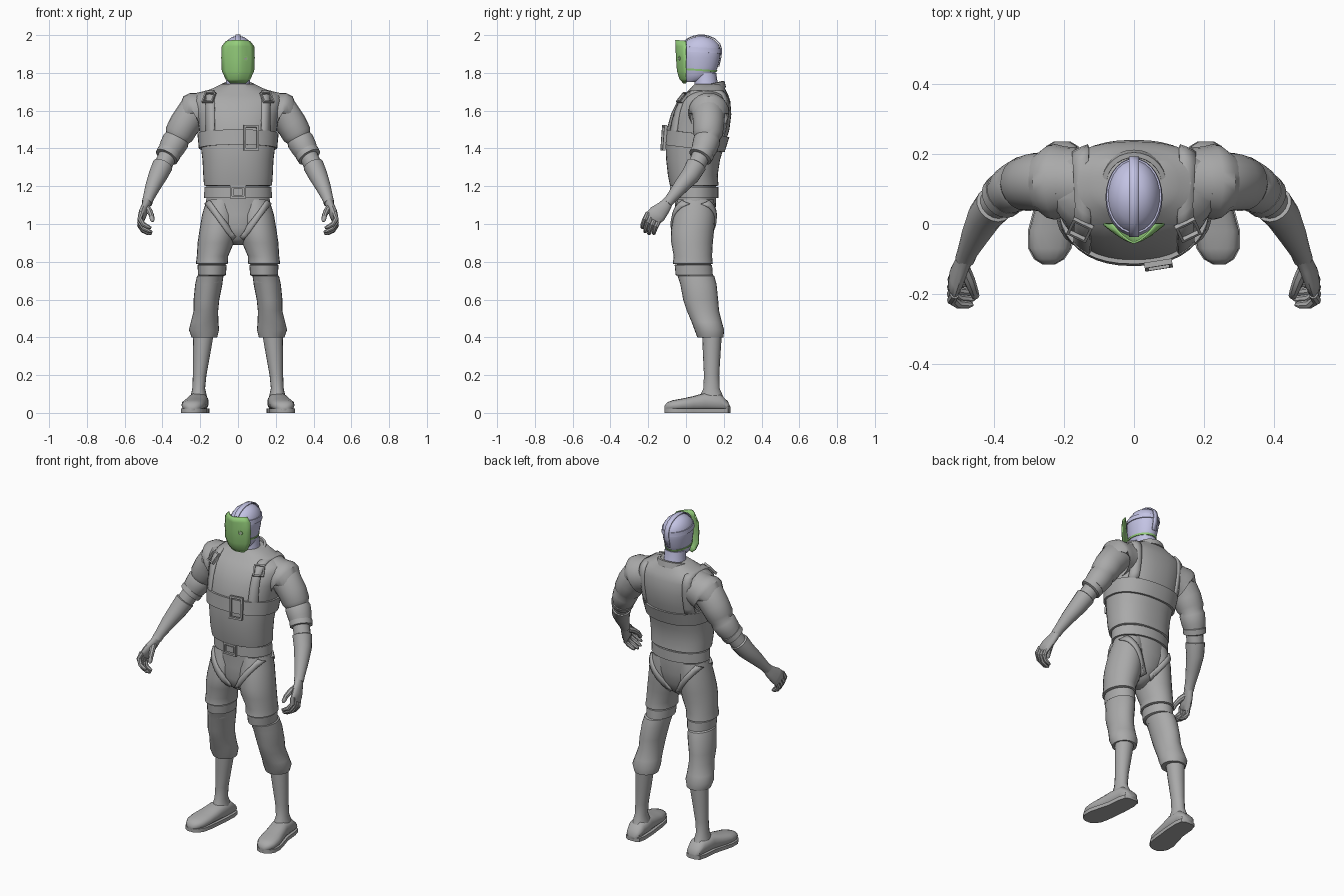
import bpy, bmesh, math
from mathutils import Vector as V, Matrix
from mathutils.bvhtree import BVHTree

if "Cube" in bpy.data.objects:
    bpy.data.objects.remove(bpy.data.objects["Cube"])


def material(name, rgb):
    m = bpy.data.materials.new(name)
    m.diffuse_color = (*rgb, 1)
    m.use_nodes = True
    m.node_tree.nodes["Principled BSDF"].inputs["Base Color"].default_value = m.diffuse_color
    return m


GRAY = material("suit gray", (0.40, 0.40, 0.40))
LAV = material("lavender", (0.55, 0.55, 0.78))
GREEN = material("mask green", (0.30, 0.62, 0.20))


def finish(name, bm, mat, mirror=False, thick=0):
    bmesh.ops.recalc_face_normals(bm, faces=bm.faces)
    me = bpy.data.meshes.new(name)
    bm.to_mesh(me)
    bm.free()
    me.materials.append(mat)
    ob = bpy.data.objects.new(name, me)
    bpy.context.collection.objects.link(ob)
    if thick:
        s = ob.modifiers.new("thickness", 'SOLIDIFY')
        s.thickness, s.offset = thick, 0
    if mirror:
        ob.modifiers.new("mirror", 'MIRROR').use_clip = False
    return ob


def skin(name, rings, mat, mirror=False, wrap=False, cap=True, closed=True, thick=0):
    """Skin a list of rings of points."""
    bm = bmesh.new()
    vs = [[bm.verts.new(p) for p in r] for r in rings]
    n = len(vs[0])
    for i in range(len(vs) if wrap else len(vs) - 1):
        a, b = vs[i], vs[(i + 1) % len(vs)]
        for j in range(n if closed else n - 1):
            k = (j + 1) % n
            bm.faces.new((a[j], a[k], b[k], b[j]))
    if cap and not wrap and closed:
        bm.faces.new(vs[0])
        bm.faces.new(vs[-1])
    return finish(name, bm, mat, mirror, thick)


def oval(c, u, v, seg, n=2.0):
    out = []
    for k in range(seg):
        a = 2 * math.pi * k / seg
        cs, sn = math.cos(a), math.sin(a)
        out.append(c + u * math.copysign(abs(cs) ** (2 / n), cs)
                   + v * math.copysign(abs(sn) ** (2 / n), sn))
    return out


def tube(name, pts, mat=GRAY, hint=(0, 1, 0), seg=16, mirror=True):
    """Loft along a path; each point is x, y, z, radius[, second radius]."""
    P = [V(p[:3]) for p in pts]
    rings = []
    for i, p in enumerate(pts):
        t = (P[min(i + 1, len(P) - 1)] - P[max(i - 1, 0)]).normalized()
        u = (V(hint) - t * V(hint).dot(t)).normalized()
        rings.append(oval(P[i], u * p[3], t.cross(u) * p[-1 if len(p) > 4 else 3], seg))
    return skin(name, rings, mat, mirror)


def level(z, cx, rx, yf, yb, seg=16, n=2.0):
    return oval(V((cx, (yf + yb) / 2, z)), V((rx, 0, 0)), V((0, (yb - yf) / 2, 0)), seg, n)


def stack(name, prof, mat=GRAY, seg=16, n=2.0, mirror=False):
    """Loft of level rings: z, cx, rx, front y, back y."""
    return skin(name, [level(*p, seg, n) for p in prof], mat, mirror)


def at(prof, z):
    for a, b in zip(prof, prof[1:]):
        if min(a[0], b[0]) <= z <= max(a[0], b[0]):
            f = (z - a[0]) / (b[0] - a[0])
            return [p + (q - p) * f for p, q in zip(a, b)]


def band(name, prof, zc, slope, h, off, mat=GRAY, seg=40, n=2.0):
    """Strap around a lofted body, tilted front to back."""
    loops = []
    for dz, o in ((-h / 2, off), (h / 2, off), (h / 2, -0.01), (-h / 2, -0.01)):
        loop = []
        for k in range(seg):
            z = zc + dz + slope * math.sin(2 * math.pi * k / seg)
            _, cx, rx, yf, yb = at(prof, z)
            loop.append(level(z, cx, rx + o, yf - o, yb + o, seg, n)[k])
        loops.append(loop)
    return skin(name, loops, mat, wrap=True)


def hit(trees, x, z, s):
    best = None
    for t in trees:
        p, nrm, _, _ = t.ray_cast(V((x, 2 * s, z)), V((0, -s, 0)))
        if p and (best is None or p.y * s > best[0].y * s):
            best = (p, nrm)
    return best


def drape(name, trees, path, w, thick=0.014):
    """Strap laid on a surface; path of x, z, side."""
    rings = []
    for x, z, s in path:
        r = [hit(trees, x + w[0] * e, z + w[1] * e, s) for e in (-1, 0, 1)]
        if all(r):
            rings.append([p + nrm * 0.003 for p, nrm in r])
    return skin(name, rings, GRAY, True, closed=False, thick=thick)


def frame(name, p, nrm, w, h, bar, d, mirror=False):
    """Rectangular buckle frame lying on a surface."""
    y = -nrm.normalized()
    x = y.cross(V((0, 0, 1))).normalized()
    m = Matrix((x, y, x.cross(y))).transposed()
    rings = []
    for sx, sz in ((1, 1), (-1, 1), (-1, -1), (1, -1)):
        rings.append([p + m @ V((sx * (w - i * bar), yy, sz * (h - i * bar)))
                      for i, yy in ((0, -d), (0, d), (1, d), (1, -d))])
    return skin(name, rings, GRAY, mirror, wrap=True)


def tree(ob):
    return BVHTree.FromPolygons([v.co for v in ob.data.vertices],
                                [p.vertices for p in ob.data.polygons])


# vest
vest = [(1.20, 0, .165, -.07, .16), (1.205, 0, .18, -.085, .172), (1.26, 0, .184, -.096, .168),
        (1.34, 0, .188, -.105, .18), (1.42, 0, .198, -.108, .205), (1.50, 0, .205, -.102, .23),
        (1.58, 0, .22, -.08, .24), (1.65, 0, .235, -.045, .235), (1.68, 0, .225, -.015, .225),
        (1.70, 0, .18, .005, .215), (1.72, 0, .13, .025, .205), (1.74, 0, .09, .045, .195)]
torso = stack("vest", vest, seg=40, n=2.3)
T = [tree(torso)]
tube("vest_shoulder", [(.12, .115, 1.615, .10), (.2, .12, 1.595, .101), (.225, .12, 1.59, .108),
                       (.235, .12, 1.585, .106), (.235, .12, 1.584, .09)], seg=24)
skin("collar", [[c + V((0, 0, (c.y - .115) * .25)) for c in level(z, 0, .088 + o, .03 - o, .2 + o, 28)]
                for z, o in ((1.70, .012), (1.735, .004), (1.738, -.01), (1.70, -.012))],
     GRAY, wrap=True)

# chest strap, shoulder straps and buckles
band("chest_strap", vest, 1.44, -.02, .08, .012, n=2.3)
p, nrm = hit(T, .067, 1.455, -1)
frame("chest_buckle", p + nrm * .018, nrm, .04, .067, .011, .008)
zs = [1.45, 1.5, 1.55, 1.6, 1.64, 1.665, 1.685, 1.698]
drape("shoulder_strap", T, [(.145, z, -1) for z in zs] + [(.15, z, 1) for z in zs[::-1]], (.022, 0))
p, nrm = hit(T, .15, 1.662, -1)
frame("shoulder_buckle", p + nrm * .012, nrm, .031, .034, .008, .007, True)

# belt and pelvis
hips = [(1.22, 0, .165, -.06, .16), (1.13, 0, .168, -.06, .16), (1.05, 0, .175, -.055, .155),
        (.98, 0, .14, -.06, .14), (.92, 0, .07, -.04, .11), (.89, 0, .03, 0, .07)]
pelvis = stack("pelvis", hips, seg=32)
band("belt", hips, 1.167, 0, .06, .012, seg=32)
frame("belt_buckle", V((0, -.077, 1.17)), V((0, -1, 0)), .043, .034, .011, .008)
frame("belt_buckle_inner", V((0, -.075, 1.17)), V((0, -1, 0)), .024, .018, .018, .005)

# legs
thigh = stack("short_leg", [(1.13, .088, .078, -.045, .148), (1.05, .098, .092, -.065, .155),
                            (.96, .108, .097, -.08, .148), (.90, .118, .096, -.078, .142),
                            (.83, .135, .083, -.065, .138), (.79, .138, .085, -.07, .142),
                            (.785, .138, .068, -.05, .125)], seg=24, mirror=True)
L = [tree(pelvis), tree(thigh)]
for s, nm in ((-1, "front"), (1, "back")):
    drape(nm + "_harness_strap", L, [(.158 - .135 * t / 10, 1.115 - .19 * t / 10, s) for t in range(11)],
          (.012, -.009))
stack("knee_leg", [(.82, .137, .068, -.045, .125), (.69, .145, .062, -.03, .135)], mirror=True)
stack("thigh_strap", [(.785, .137, .07, -.045, .13), (.782, .137, .077, -.06, .138),
                      (.73, .138, .074, -.055, .142), (.726, .138, .066, -.045, .13)], seg=24, mirror=True)
stack("lower_trouser", [(.735, .145, .058, -.03, .13), (.725, .147, .07, -.045, .15),
                        (.68, .155, .072, -.03, .162), (.6, .167, .068, -.015, .17),
                        (.54, .17, .065, .005, .175), (.48, .177, .073, .03, .19),
                        (.44, .18, .08, .045, .202), (.40, .178, .068, .06, .198),
                        (.398, .178, .055, .085, .185)], seg=24, mirror=True)
stack("boot_shaft", [(.42, .183, .055, .085, .19), (.3, .194, .045, .09, .182), (.2, .203, .036, .095, .176),
                     (.13, .208, .034, .092, .178), (.08, .208, .045, .07, .2)], mirror=True)
foot = [(.235, .205, .02, .03), (.222, .205, .042, .06), (.18, .207, .052, .1), (.10, .212, .054, .105),
        (.04, .224, .059, .088), (-.02, .235, .064, .075), (-.07, .24, .058, .066),
        (-.10, .242, .04, .055), (-.115, .243, .015, .035)]
skin("boot_foot", [oval(V((cx, y, t / 2 + .005)), V((hw, 0, 0)), V((0, 0, t / 2 - .004)), 16, 2.4)
                   for y, cx, hw, t in foot], GRAY, True)
skin("boot_sole", [[V((cx + sx * (hw + .004), y, z)) for sx, z in ((-1, 0), (1, 0), (1, .022), (-1, .022))]
                   for y, cx, hw, t in foot], GRAY, True)

# sleeves and gloves
tube("sleeve", [(.18, .115, 1.62, .085), (.245, .12, 1.58, .087), (.285, .12, 1.525, .082),
                (.312, .115, 1.475, .078), (.322, .112, 1.455, .067), (.33, .11, 1.44, .072),
                (.352, .097, 1.40, .068), (.368, .085, 1.372, .06)], seg=20)
tube("sleeve_band", [(.362, .09, 1.382, .055), (.364, .088, 1.378, .065), (.378, .075, 1.355, .064),
                     (.38, .073, 1.352, .05)], seg=20)
tube("elbow", [(.36, .09, 1.385, .05), (.41, .045, 1.285, .046)])
tube("glove_forearm", [(.395, .058, 1.318, .04), (.398, .055, 1.312, .055), (.425, .022, 1.255, .05),
                       (.452, -.03, 1.195, .04), (.475, -.08, 1.135, .029), (.482, -.1, 1.11, .028)])
tube("palm", [(.478, -.09, 1.125, .026, .024), (.49, -.115, 1.09, .036, .022), (.505, -.15, 1.055, .048, .022),
              (.513, -.175, 1.03, .047, .018), (.515, -.18, 1.022, .03, .01)], hint=(0, -.75, .55))
for i in range(4):
    b = V((.512, -.172, 1.038)) + V((0, -.75, .55)) * (1.5 - i) * .025
    k = (.95, 1.05, 1, .82)[i]
    offs = ((0, 0, 0, .014), (.008, -.018, -.035, .014), (-.012, -.03, -.064, .013),
            (-.042, -.032, -.08, .011), (-.055, -.03, -.083, .006))
    tube("finger", [(*(b + V(o[:3]) * k), o[3]) for o in offs], seg=8, hint=(0, 1, .3))
tube("thumb", [(.488, -.12, 1.09, .018), (.47, -.16, 1.07, .017), (.458, -.19, 1.045, .014),
               (.453, -.205, 1.02, .012), (.453, -.208, 1.012, .006)], seg=8, hint=(1, 0, 0))

# head and neck
stack("neck", [(1.67, 0, .075, .03, .19), (1.73, 0, .064, .045, .17), (1.80, 0, .06, .045, .16)], LAV)
head = [(1.752, 0, .028, .0, .06), (1.765, 0, .045, -.01, .12), (1.79, 0, .06, -.015, .152),
        (1.83, 0, .068, -.022, .168), (1.88, 0, .075, -.03, .18), (1.92, 0, .077, -.03, .184),
        (1.95, 0, .07, -.018, .174), (1.975, 0, .053, .008, .15), (1.989, 0, .034, .04, .12),
        (1.995, 0, .012, .065, .095)]
stack("head", head, LAV, seg=28)
crest = [(p[3] - .004, p[0] + .004) for p in head[4:]] + [(p[4] + .005, p[0] + .004) for p in head[:2:-1]]
skin("head_crest_strap", [[V((x, y, z)) for x in (-.014, .014)] for y, z in crest], LAV,
     closed=False, thick=.006)
band("head_strap", head, 1.922, -.006, .026, .005, LAV, seg=28)
band("lower_head_strap", head, 1.815, -.006, .01, .004, GREEN, seg=28)

# bent face mask with a small eye hole ring
rows = [(1.746, .04, -.012), (1.768, .064, -.032), (1.81, .084, -.045), (1.88, .087, -.05),
        (1.94, .084, -.053), (1.968, .062, -.054)]
mask = []
for z, hw, yc in rows:
    mask.append([V((hw * t, yc * (1 - abs(t) ** 1.5), z + (.006 * (1 - t * t) if z > 1.96 else 0)))
                 for t in (-1, -.75, -.5, -.25, 0, .25, .5, .75, 1)])
skin("face_mask", mask, GREEN, closed=False, thick=.006)
skin("eye_hole_ring", [oval(V((.04, y, 1.877)), V((r, .5 * r, 0)), V((0, 0, r)), 14)
                       for y, r in ((-.03, .013), (-.039, .013), (-.039, .008), (-.03, .008))],
     GREEN, wrap=True)
skin("eye_hole", [oval(V((.04, y, 1.877)), V((.008, .004, 0)), V((0, 0, .008)), 14)
                  for y in (-.03, -.0375)], GRAY)

# smooth shading with sharp edges kept
for ob in bpy.context.collection.objects:
    ob.select_set(True)
    bpy.context.view_layer.objects.active = ob
bpy.ops.object.shade_smooth_by_angle(angle=math.radians(40))
